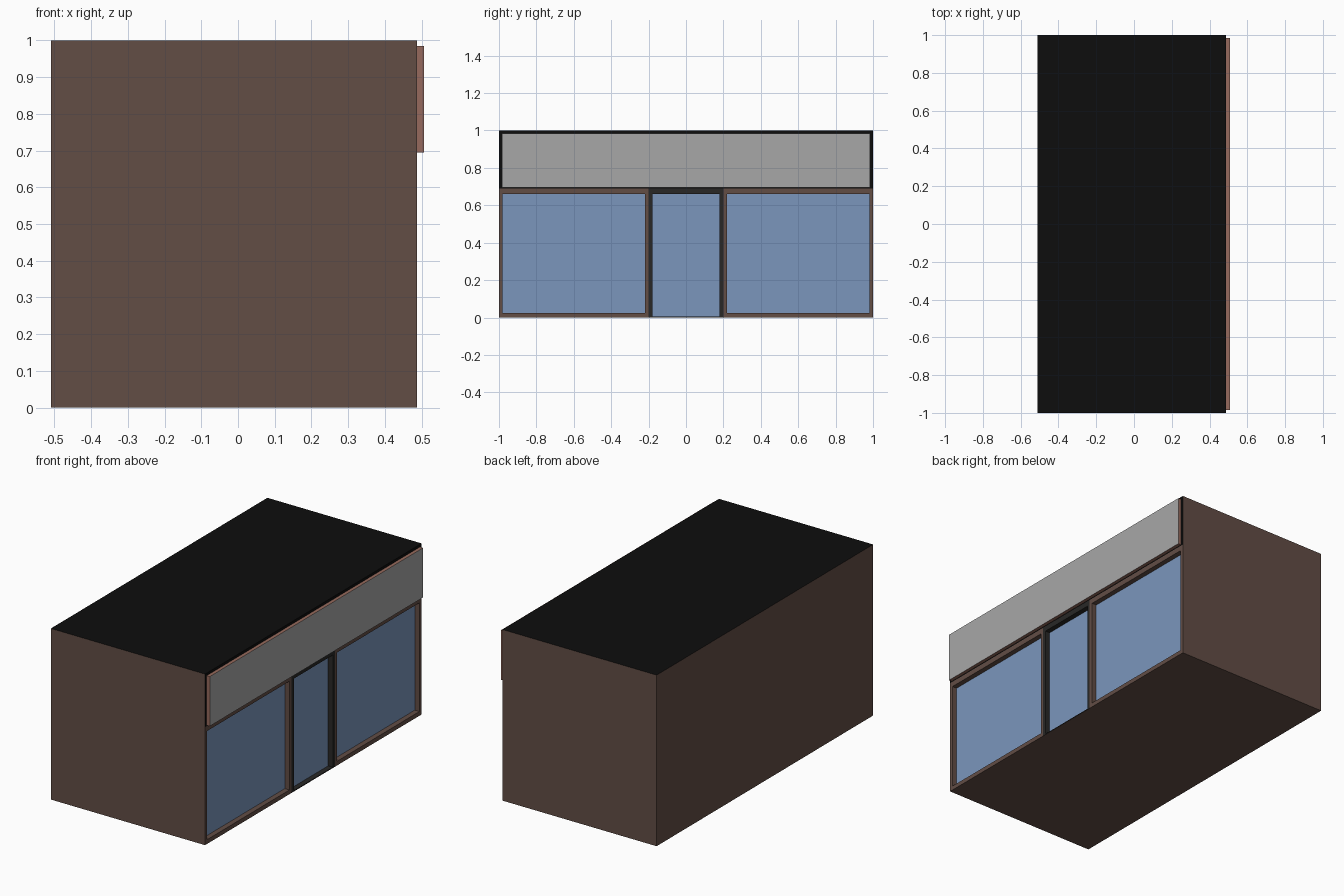
import bpy, bmesh
from mathutils import Vector

if "Cube" in bpy.data.objects:
    bpy.data.objects.remove(bpy.data.objects["Cube"])


def material(name, rgb):
    """Flat colour from 0-255 sRGB values."""
    lin = [(c / 255 / 12.92) if c < 11 else ((c / 255 + 0.055) / 1.055) ** 2.4 for c in rgb]
    m = bpy.data.materials.new(name)
    m.diffuse_color = (*lin, 1)
    m.use_nodes = True
    m.node_tree.nodes["Principled BSDF"].inputs["Base Color"].default_value = m.diffuse_color
    return m


brown = material("brown_wall", (98, 77, 69))
black = material("black_roof", (13, 13, 13))
dark = material("dark_door_frame", (40, 39, 38))
glass = material("blue_glass", (123, 150, 188))
grey = material("grey_sign", (167, 167, 167))
tan = material("reddish_sign_edge", (150, 106, 93))


def box(bm, lo, hi):
    bmesh.ops.create_cube(bm, size=1)
    lo, hi = Vector(lo), Vector(hi)
    for v in bm.verts:
        v.co = Vector((v.co[i] + 0.5) * (hi[i] - lo[i]) + lo[i] for i in range(3))


def finish(bm, name, mats):
    bmesh.ops.recalc_face_normals(bm, faces=bm.faces)
    me = bpy.data.meshes.new(name)
    bm.to_mesh(me)
    bm.free()
    for m in mats:
        me.materials.append(m)
    ob = bpy.data.objects.new(name, me)
    bpy.context.collection.objects.link(ob)
    return ob


FRONT, DEPTH = 0.487, 0.03
FASCIA, HEAD, SILL = 0.69, 0.66, 0.025


def on_front(f):
    return f.normal.x > 0.9 and abs(f.calc_center_bounds().x - FRONT) < 1e-4


# Shop body: a box whose shop front is cut into a grid of cells
bm = bmesh.new()
box(bm, (-0.51, -1, 0), (FRONT, 1, 1))
bm.normal_update()
cuts = [((0, s * y, 0), (0, 1, 0)) for y in (0.98, 0.22, 0.20, 0.18) for s in (-1, 1)]
cuts += [((0, 0, z), (0, 0, 1)) for z in (0.005, SILL, HEAD, FASCIA)]
for co, no in cuts:
    faces = [f for f in bm.faces if on_front(f)]
    geom = set(faces)
    for f in faces:
        geom.update(f.verts, f.edges)
    bmesh.ops.bisect_plane(bm, geom=list(geom), plane_co=co, plane_no=no)
    bm.normal_update()


def in_opening(f):
    c = f.calc_center_bounds()
    y = abs(c.y)
    window = 0.22 < y < 0.98 and SILL < c.z < HEAD
    door = y < 0.18 and 0.005 < c.z < HEAD
    return on_front(f) and (window or door)


# Recess the two windows and the door
cells = [f for f in bm.faces if in_opening(f)]
res = bmesh.ops.extrude_face_region(bm, geom=cells)["geom"]
bmesh.ops.translate(bm, vec=(-DEPTH, 0, 0),
                    verts=[g for g in res if isinstance(g, bmesh.types.BMVert)])
old = [f for f in cells if f.is_valid]
if old:
    bmesh.ops.delete(bm, geom=old, context='FACES')
bmesh.ops.recalc_face_normals(bm, faces=bm.faces)
bm.normal_update()

# Colour the body by position and direction
for f in bm.faces:
    c = f.calc_center_bounds()
    if f.normal.z > 0.9 and c.z > 0.99:
        f.material_index = 1
    elif f.normal.x > 0.9 and abs(c.x - FRONT + DEPTH) < 1e-4:
        f.material_index = 3
    elif on_front(f) and c.z > FASCIA:
        f.material_index = 1
    elif c.x > 0.45 and abs(c.y) < 0.2 and 0.001 < c.z < FASCIA:
        f.material_index = 2
finish(bm, "shop_body", [brown, black, dark, glass])

# Sign board above the windows, grey on its face
bm = bmesh.new()
box(bm, (FRONT, -0.985, 0.695), (0.507, 0.985, 0.985))
bm.normal_update()
for f in bm.faces:
    f.material_index = 1 if f.normal.x > 0.9 else 0
finish(bm, "sign_board", [tan, grey])
